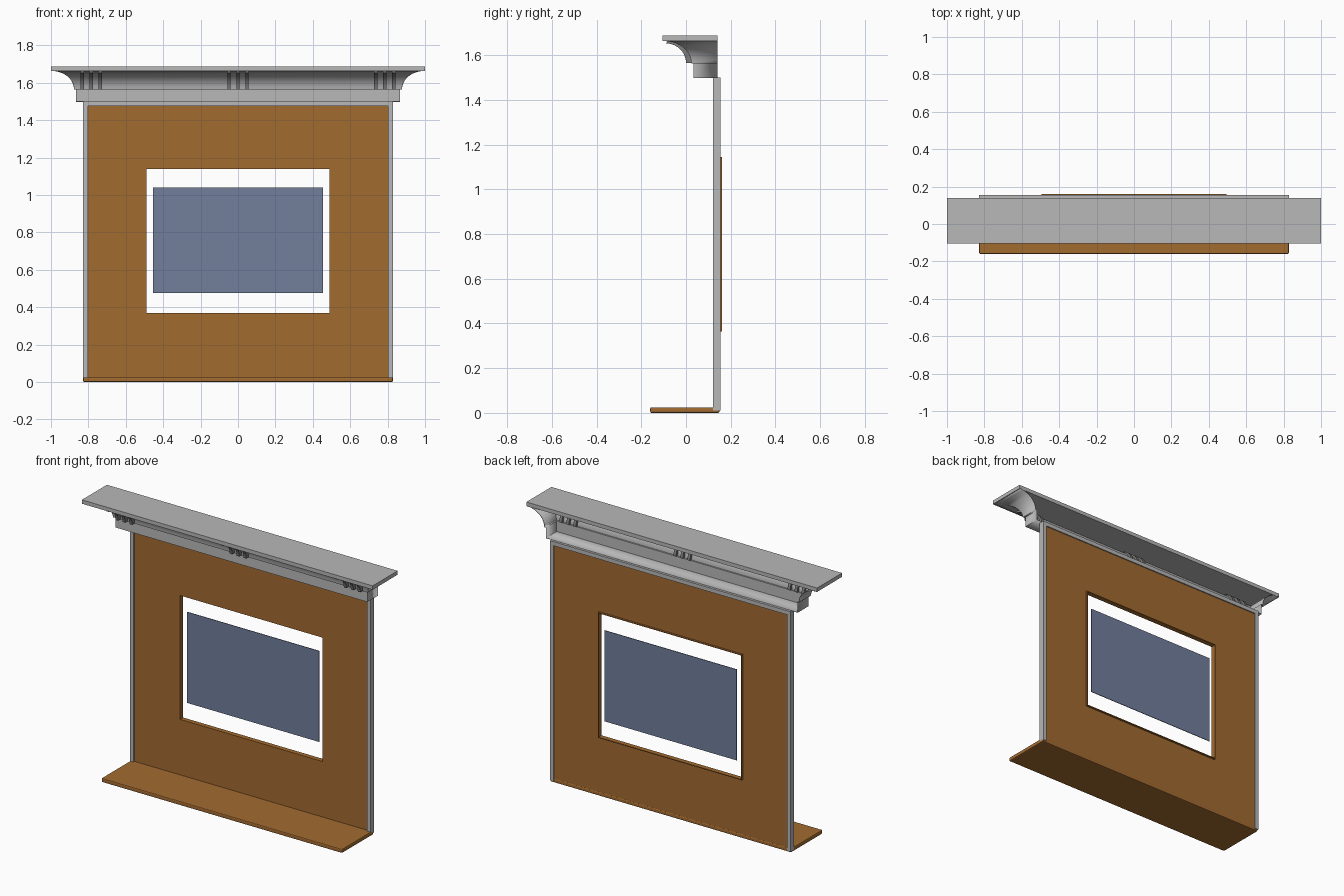
import bpy
import bmesh
from math import sin, cos, pi

cube = bpy.data.objects.get("Cube")
if cube:
    bpy.data.objects.remove(cube, do_unlink=True)


def material(name, rgb):
    mat = bpy.data.materials.new(name)
    mat.use_nodes = True
    colour = (*rgb, 1)
    mat.diffuse_color = colour
    mat.node_tree.nodes["Principled BSDF"].inputs["Base Color"].default_value = colour
    return mat


wood = material("warm wood", (0.36, 0.145, 0.03))
stone = material("light grey", (0.48, 0.48, 0.48))
shadow = material("bracket grey", (0.2, 0.2, 0.2))
glass = material("slate blue", (0.168, 0.209, 0.33))


def finish(name, bm, mat, smooth=False):
    bmesh.ops.recalc_face_normals(bm, faces=bm.faces)
    mesh = bpy.data.meshes.new(name)
    bm.to_mesh(mesh)
    bm.free()
    obj = bpy.data.objects.new(name, mesh)
    bpy.context.collection.objects.link(obj)
    mesh.materials.append(mat)
    if smooth:
        bpy.ops.object.select_all(action='DESELECT')
        obj.select_set(True)
        bpy.context.view_layer.objects.active = obj
        bpy.ops.object.shade_smooth_by_angle()
    return obj


def box(name, mat, x, y, z, bevel=0):
    """Box from (low, high) ranges on each axis."""
    bm = bmesh.new()
    bmesh.ops.create_cube(bm, size=1)
    for v in bm.verts:
        for i, (low, high) in enumerate((x, y, z)):
            v.co[i] = high if v.co[i] > 0 else low
    obj = finish(name, bm, mat)
    if bevel:
        mod = obj.modifiers.new("rounded edges", 'BEVEL')
        mod.width = bevel
        mod.segments = 2
    return obj


def window_frame(name, mat, outer, inner, y):
    """Rectangular ring; outer and inner are (half width, bottom, top)."""
    bm = bmesh.new()
    rings = []
    for yy in y:
        for w, low, high in (outer, inner):
            corners = ((-w, low), (w, low), (w, high), (-w, high))
            rings.append([bm.verts.new((px, yy, pz)) for px, pz in corners])
    for a, b in ((0, 1), (1, 3), (3, 2), (2, 0)):
        for i in range(4):
            j = (i + 1) % 4
            bm.faces.new((rings[a][i], rings[a][j], rings[b][j], rings[b][i]))
    return finish(name, bm, mat)


# Wooden wall with its opening, the lining of the opening and the pane
opening = (0.49, 0.37, 1.14)
window_frame("wall_panel", wood, (0.805, 0.02, 1.48), opening, (0.13, 0.148))
window_frame("opening_lining", wood, (0.495, 0.365, 1.145), opening, (0.13, 0.16))
box("window_pane", glass, (-0.455, 0.455), (0.148, 0.152), (0.475, 1.04))

# Grey posts, top rail and wooden base shelf
for side, name in ((-1, "right_post"), (1, "left_post")):
    box(name, stone, sorted((side * 0.803, side * 0.828)), (0.12, 0.155), (0.01, 1.5))
box("top_rail", stone, (-0.803, 0.803), (0.12, 0.155), (1.475, 1.5))
box("base_shelf", wood, (-0.828, 0.828), (-0.16, 0.15), (0, 0.025), 0.006)

# Cornice: open-backed shell swept around three sides, under a flat slab
STEPS = 10
angles = [i / STEPS * pi / 2 for i in range(STEPS + 1)]
profile = [(0, 1.5), (0, 1.565)]
profile += [(0.01 + 0.12 * (1 - cos(t)), 1.565 + 0.1 * sin(t)) for t in angles]
bm = bmesh.new()
rows = []
for out, z in profile:
    x, y = 0.865 + out, 0.035 - out
    rows.append([bm.verts.new(p) for p in
                 ((-x, 0.14, z), (-x, y, z), (x, y, z), (x, 0.14, z))])
bm.faces.new(rows[0])
for low, high in zip(rows, rows[1:]):
    for i in range(3):
        bm.faces.new((low[i], low[i + 1], high[i + 1], high[i]))
cornice = finish("cornice_moulding", bm, stone, smooth=True)
shell = cornice.modifiers.new("thin shell", 'SOLIDIFY')
shell.thickness = 0.004
shell.offset = 0
box("cornice_slab", stone, (-1, 1), (-0.105, 0.14), (1.664, 1.688))

# Three groups of three curved brackets in the cove
outline = [(-0.09 * (1 - cos(t)), 1.565 + 0.088 * sin(t)) for t in angles]
outline += [(0.042 - 0.12 * (1 - cos(t)), 1.567 + 0.098 * sin(t)) for t in reversed(angles)]
for group, centre in (("right", -0.785), ("middle", 0), ("left", 0.785)):
    for n in (-1, 0, 1):
        bm = bmesh.new()
        x = centre + n * 0.048
        face = bm.faces.new([bm.verts.new((x - 0.009, y, z)) for y, z in outline])
        moved = bmesh.ops.extrude_face_region(bm, geom=[face])["geom"]
        bmesh.ops.translate(bm, vec=(0.018, 0, 0),
                            verts=[v for v in moved if isinstance(v, bmesh.types.BMVert)])
        finish(f"{group}_bracket_{n + 2}", bm, shadow, smooth=True)
